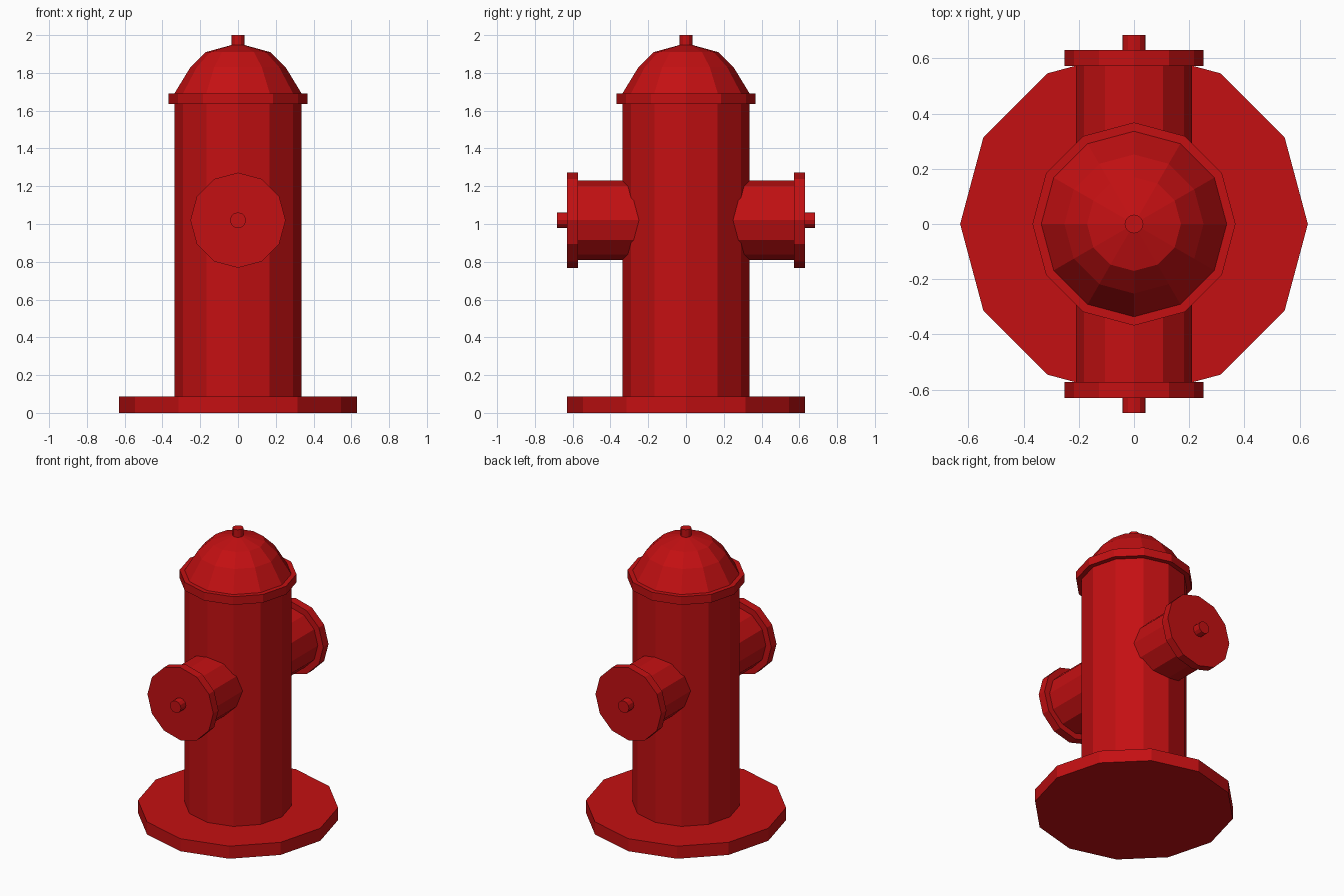
import bpy, bmesh, math
from mathutils import Matrix

if "Cube" in bpy.data.objects:
    bpy.data.objects.remove(bpy.data.objects["Cube"])

red = bpy.data.materials.new("hydrant red")
red.diffuse_color = (0.55, 0.005, 0.006, 1)
red.use_nodes = True
red.node_tree.nodes["Principled BSDF"].inputs["Base Color"].default_value = red.diffuse_color
SIDES = 12


def lathe(name, profile, matrix=Matrix()):
    """Turn a (radius, height) profile into a closed, faceted 12-sided solid."""
    bm = bmesh.new()
    rings = []
    for r, h in profile:
        n = SIDES if r > 0 else 1
        rings.append([bm.verts.new((r * math.cos(math.tau * i / SIDES),
                                    r * math.sin(math.tau * i / SIDES), h))
                      for i in range(n)])
    for a, b in zip(rings, rings[1:]):
        for i in range(SIDES):
            j = (i + 1) % SIDES
            if len(b) == 1:
                bm.faces.new((a[i], a[j], b[0]))
            else:
                bm.faces.new((a[i], a[j], b[j], b[i]))
    bm.faces.new(rings[0][::-1])
    if len(rings[-1]) > 1:
        bm.faces.new(rings[-1])
    bm.transform(matrix)
    bmesh.ops.recalc_face_normals(bm, faces=bm.faces)
    me = bpy.data.meshes.new(name)
    bm.to_mesh(me)
    bm.free()
    me.materials.append(red)
    ob = bpy.data.objects.new(name, me)
    bpy.context.collection.objects.link(ob)
    return ob


# Base plate and barrel with its collar and dome, in one closed profile
lathe("hydrant_body", [
    (0.63, 0), (0.63, 0.087), (0.336, 0.087), (0.336, 1.635),
    (0.368, 1.635), (0.368, 1.692), (0.336, 1.692),
    (0.252, 1.83), (0.17, 1.91), (0, 1.957)])

# Nut on top of the dome
lathe("top_nut", [(0.034, 1.94), (0.034, 2.0)])

# Hose outlets with cap and nut, front and back
for name, side in (("front_outlet", 1), ("back_outlet", -1)):
    m = Matrix.Translation((0, 0, 1.02)) @ Matrix.Rotation(side * math.pi / 2, 4, 'X')
    lathe(name, [(0.21, 0.24), (0.21, 0.573), (0.252, 0.573), (0.252, 0.63),
                 (0.042, 0.63), (0.042, 0.684)], m)
